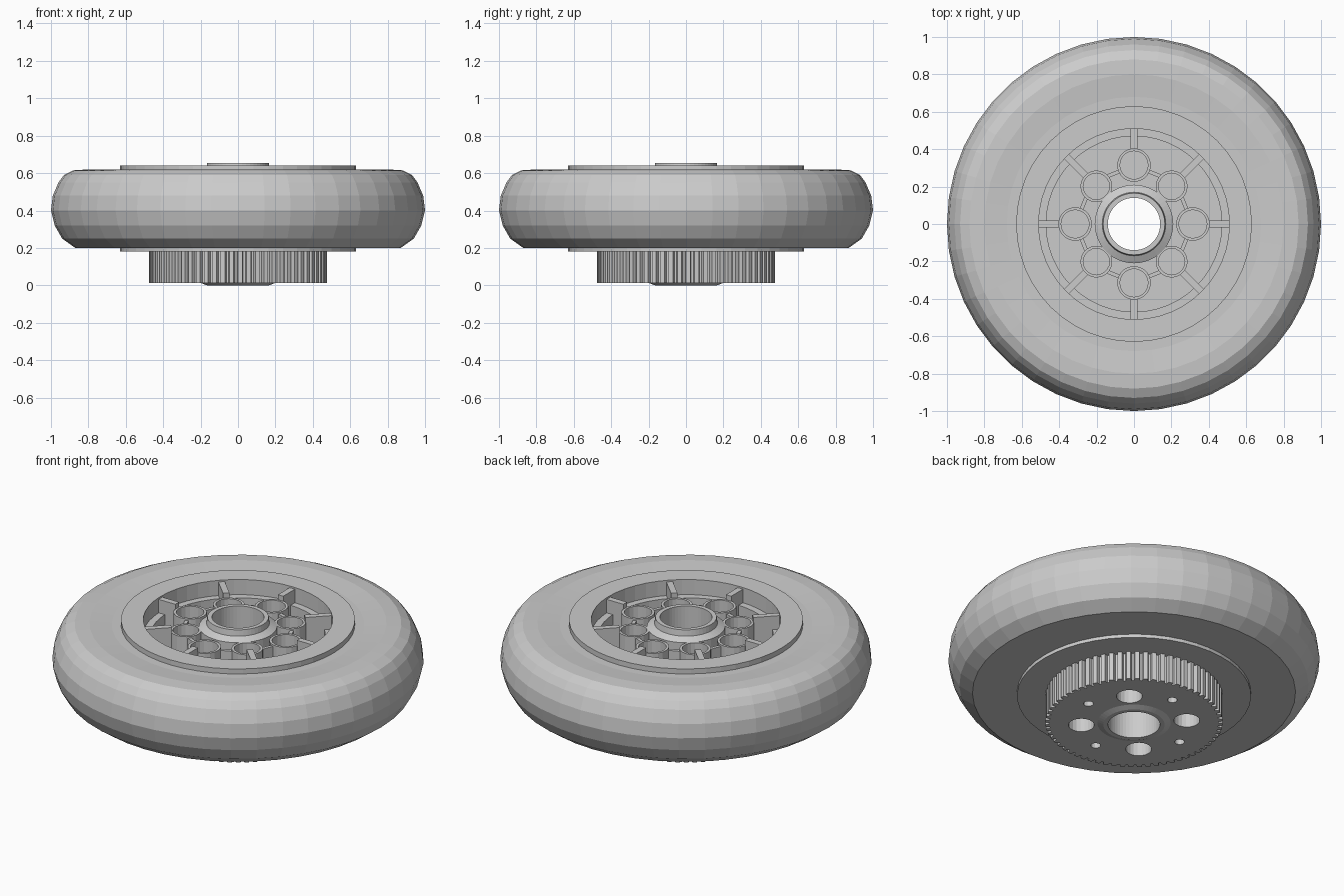
import bpy, bmesh
from math import pi, cos, sin, radians
from mathutils import Matrix, Vector

if "Cube" in bpy.data.objects:
    bpy.data.objects.remove(bpy.data.objects["Cube"])


def new_object(name, bm):
    bmesh.ops.recalc_face_normals(bm, faces=bm.faces)
    me = bpy.data.meshes.new(name)
    bm.to_mesh(me)
    bm.free()
    ob = bpy.data.objects.new(name, me)
    bpy.context.collection.objects.link(ob)
    return ob


def lathe(name, profile, segments, center=(0, 0)):
    """Spin a closed (radius, z) profile into a ring solid."""
    bm = bmesh.new()
    rings = []
    for i in range(segments):
        a = 2 * pi * i / segments
        rings.append([bm.verts.new((center[0] + r * cos(a), center[1] + r * sin(a), z))
                      for r, z in profile])
    n = len(profile)
    for i in range(segments):
        p, q = rings[i], rings[(i + 1) % segments]
        for j in range(n):
            k = (j + 1) % n
            bm.faces.new((p[j], q[j], q[k], p[k]))
    return new_object(name, bm)


def prism(name, points, z0, z1):
    """Extrude a flat outline upward."""
    bm = bmesh.new()
    f = bm.faces.new([bm.verts.new((x, y, z0)) for x, y in points])
    ext = bmesh.ops.extrude_face_region(bm, geom=[f])
    top = [v for v in ext["geom"] if isinstance(v, bmesh.types.BMVert)]
    bmesh.ops.translate(bm, verts=top, vec=(0, 0, z1 - z0))
    return new_object(name, bm)


def circle(r, n, cx=0, cy=0):
    return [(cx + r * cos(2 * pi * i / n), cy + r * sin(2 * pi * i / n)) for i in range(n)]


def radial_boxes(name, angles, r0, r1, width, z0, z1, tangent=False):
    """Boxes spread around the axis, along the radius or across it."""
    bm = bmesh.new()
    for a in angles:
        size = Vector((r1 - r0, width, z1 - z0))
        mat = (Matrix.Rotation(radians(a), 4, 'Z')
               @ Matrix.Translation(((r0 + r1) / 2, 0, (z0 + z1) / 2))
               @ Matrix.Diagonal((*size, 1)))
        bmesh.ops.create_cube(bm, size=1, matrix=mat)
    return new_object(name, bm)


# Rounded tyre
lathe("tire", [(0.60, 0.20), (0.87, 0.20), (0.94, 0.25), (0.98, 0.32), (1.0, 0.40),
               (0.99, 0.48), (0.96, 0.55), (0.93, 0.59), (0.88, 0.615), (0.80, 0.62),
               (0.68, 0.61), (0.60, 0.61)], 44)

# Wheel core: rim, stepped pocket, floor and central boss with bore
lathe("wheel_core", [(0.63, 0.18), (0.63, 0.64), (0.51, 0.64), (0.51, 0.55), (0.47, 0.55),
                     (0.47, 0.30), (0.21, 0.30), (0.21, 0.60), (0.17, 0.62), (0.165, 0.655),
                     (0.14, 0.655), (0.14, 0.18)], 48)

# Eight bolt tubes, alternating slightly in distance from the axis
for i in range(8):
    a = i * pi / 4
    dist, ro, ri = (0.315, 0.09, 0.075) if i % 2 == 0 else (0.285, 0.085, 0.07)
    lathe(f"bolt_tube_{i + 1}", [(ro, 0.29), (ro, 0.60), (ri, 0.60), (ri, 0.29)], 20,
          (dist * cos(a), dist * sin(a)))

# Spokes from the tubes to the rim, and webs between neighbouring tubes
radial_boxes("spokes_axis", range(0, 360, 90), 0.40, 0.515, 0.035, 0.29, 0.63)
radial_boxes("spokes_diagonal", range(45, 360, 90), 0.365, 0.515, 0.035, 0.29, 0.63)
radial_boxes("tube_webs", [22.5 + 45 * i for i in range(8)], 0.28, 0.30, 0.07, 0.29, 0.59)

# Toothed pulley under the wheel
teeth = 64
outline = []
for t in range(teeth):
    for frac, r in ((0.0, 0.477), (0.5, 0.477), (0.62, 0.455), (0.88, 0.455)):
        a = 2 * pi * (t + frac) / teeth
        outline.append((r * cos(a), r * sin(a)))
pulley = prism("toothed_pulley", outline, 0.012, 0.185)

# Bore, large and small bolt holes cut into the pulley
holes = [(0.14, 48, 0, 0)]
for i in range(4):
    d, s = radians(45 + 90 * i), radians(90 * i)
    holes.append((0.07, 20, 0.285 * cos(d), 0.285 * sin(d)))
    holes.append((0.027, 12, 0.32 * cos(s), 0.32 * sin(s)))
cutters = [prism("hole_cutter", circle(r, n, x, y), -0.1, 0.3) for r, n, x, y in holes]
bpy.ops.object.select_all(action='DESELECT')
for c in cutters:
    c.select_set(True)
bpy.context.view_layer.objects.active = cutters[0]
bpy.ops.object.join()
cutter = bpy.context.view_layer.objects.active
cutter.hide_render = True
mod = pulley.modifiers.new("holes", 'BOOLEAN')
mod.operation, mod.object, mod.solver = 'DIFFERENCE', cutter, 'EXACT'
bpy.context.view_layer.objects.active = pulley
bpy.ops.object.modifier_apply(modifier=mod.name)
bpy.data.objects.remove(cutter, do_unlink=True)

# Thin raised lip around the bore underneath
lathe("bore_lip", [(0.14, 0.0), (0.165, 0.0), (0.20, 0.013), (0.14, 0.013)], 48)
